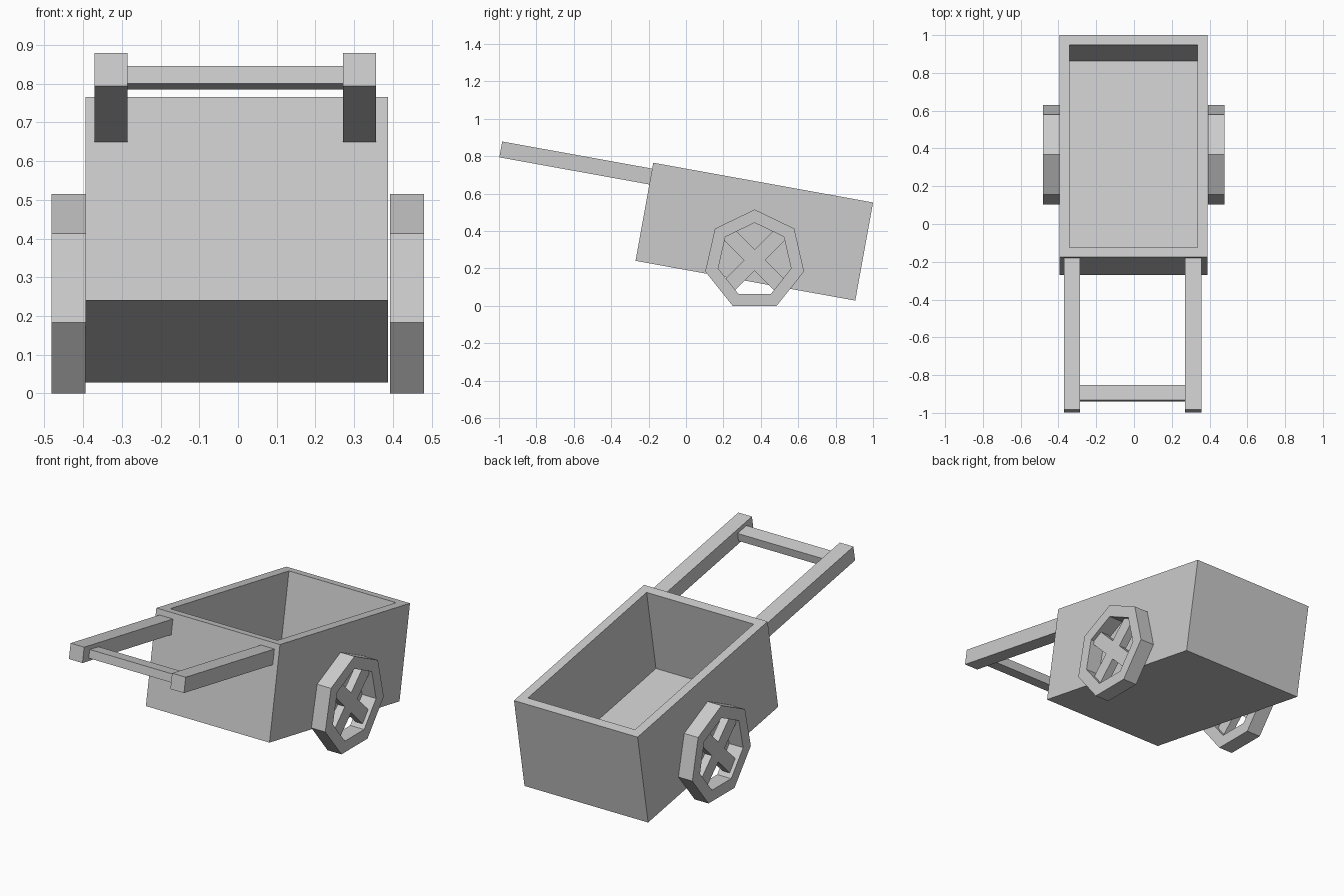
import bpy, bmesh, math
from mathutils import Matrix, Vector

if "Cube" in bpy.data.objects:
    bpy.data.objects.remove(bpy.data.objects["Cube"])

# The tray and handles share one tilted frame, origin at the tray's top front edge
TILT = Matrix.Translation((0, -0.175, 0.765)) @ Matrix.Rotation(math.radians(-10.25), 4, 'X')


def finish(name, bm, matrix=Matrix()):
    bmesh.ops.recalc_face_normals(bm, faces=bm.faces[:])
    bm.transform(matrix)
    mesh = bpy.data.meshes.new(name)
    bm.to_mesh(mesh)
    bm.free()
    obj = bpy.data.objects.new(name, mesh)
    bpy.context.collection.objects.link(obj)
    return obj


def add_box(bm, lo, hi, matrix=Matrix()):
    lo, hi = Vector(lo), Vector(hi)
    m = matrix @ Matrix.Translation((lo + hi) / 2) @ Matrix.Diagonal((*(hi - lo), 1))
    bmesh.ops.create_cube(bm, size=1, matrix=m)


def box(name, lo, hi):
    bm = bmesh.new()
    add_box(bm, lo, hi)
    return finish(name, bm, TILT)


# Hollow tray: inset the top face and push it down
bm = bmesh.new()
add_box(bm, (-0.394, 0, -0.533), (0.388, 1.194, 0))
bm.normal_update()
top = max(bm.faces, key=lambda f: f.calc_center_median().z)
bmesh.ops.inset_region(bm, faces=[top], thickness=0.074)
floor = bmesh.ops.extrude_discrete_faces(bm, faces=[top])['faces'][0]
bmesh.ops.translate(bm, verts=floor.verts[:], vec=(0, 0, -0.475))
finish("tray", bm, TILT)

# Handles and crossbar
box("left_handle", (-0.371, -0.815, -0.118), (-0.285, 0, -0.032))
box("right_handle", (0.271, -0.815, -0.118), (0.357, 0, -0.032))
box("handle_crossbar", (-0.285, -0.76, -0.102), (0.271, -0.679, -0.055))


# Seven-sided wheel rim with crossed spokes
def wheel(side, x, sides=7, outer=0.271, inner=0.20, half=0.044):
    place = Matrix.Translation((x, 0.367, 0.244))
    bm = bmesh.new()
    rings = []
    for r, dx in ((outer, -half), (outer, half), (inner, half), (inner, -half)):
        angles = [2 * math.pi * i / sides for i in range(sides)]
        rings.append([bm.verts.new((dx, r * math.sin(a), r * math.cos(a))) for a in angles])
    for k in range(4):
        a, b = rings[k], rings[(k + 1) % 4]
        for i in range(sides):
            j = (i + 1) % sides
            bm.faces.new((a[i], a[j], b[j], b[i]))
    finish(side + "_wheel_rim", bm, place)

    bm = bmesh.new()
    for deg in (45, -45):
        add_box(bm, (-0.023, -0.04, -0.205), (0.023, 0.04, 0.205),
                Matrix.Rotation(math.radians(deg), 4, 'X'))
    finish(side + "_wheel_spokes", bm, place)


wheel("left", -0.438)
wheel("right", 0.436)
